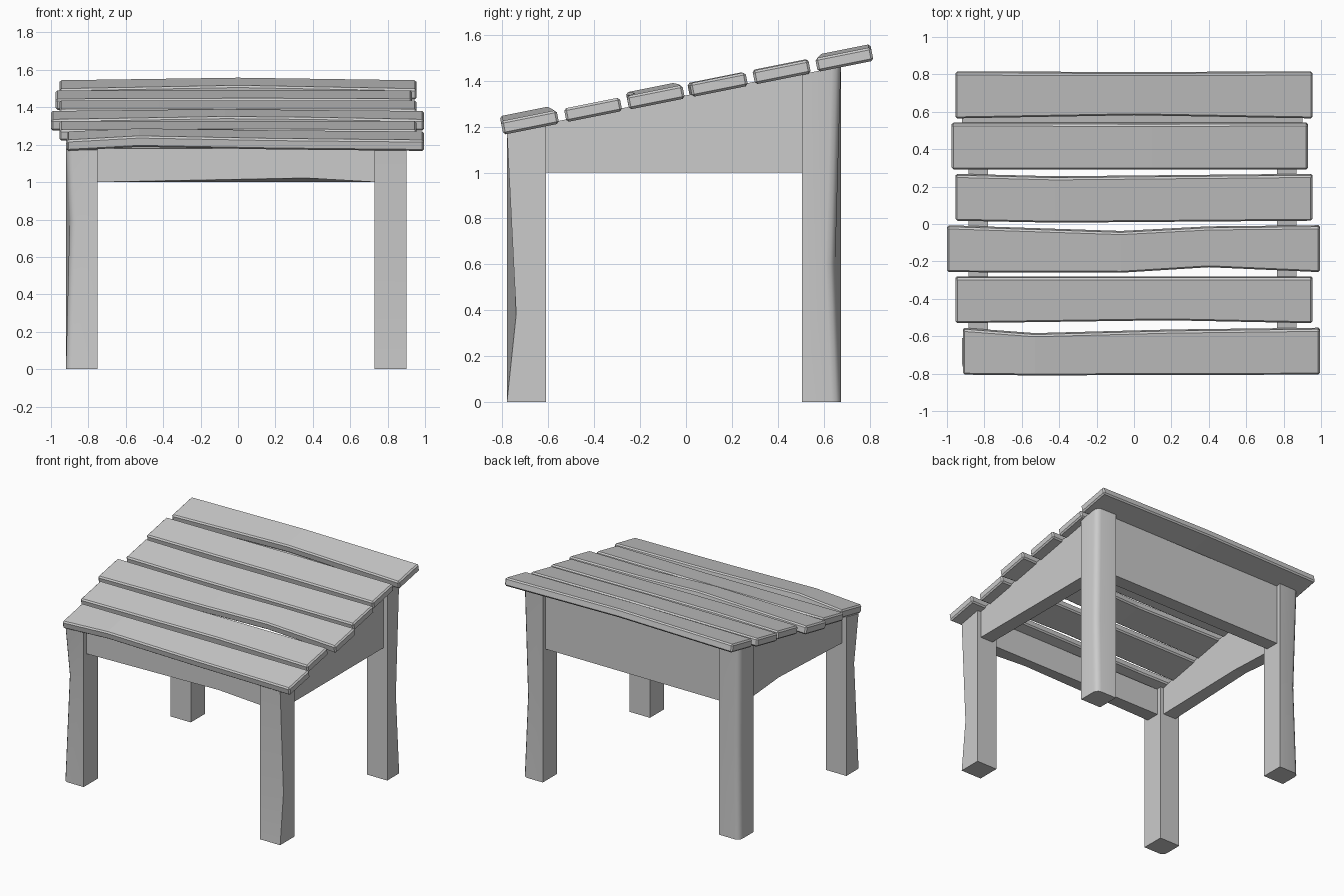
import bpy, bmesh, math

if "Cube" in bpy.data.objects:
    bpy.data.objects.remove(bpy.data.objects["Cube"])

SLOPE = 0.2
ANG = math.atan(SLOPE)


def under(y):
    """Height of the plank undersides at depth y."""
    return 1.165 + SLOPE * (y + 0.795)


def loft(name, rings, bevel=0.0):
    """Skin equal-length point rings and cap both ends."""
    bm = bmesh.new()
    loops = [[bm.verts.new(p) for p in ring] for ring in rings]
    n = len(loops[0])
    for a, b in zip(loops, loops[1:]):
        for i in range(n):
            j = (i + 1) % n
            bm.faces.new((a[i], a[j], b[j], b[i]))
    bm.faces.new(loops[0][::-1])
    bm.faces.new(loops[-1])
    bmesh.ops.recalc_face_normals(bm, faces=bm.faces)
    me = bpy.data.meshes.new(name)
    bm.to_mesh(me)
    bm.free()
    ob = bpy.data.objects.new(name, me)
    bpy.context.collection.objects.link(ob)
    if bevel:
        m = ob.modifiers.new("Bevel", 'BEVEL')
        m.width = bevel
        m.segments = 1
        m.limit_method = 'ANGLE'
        m.angle_limit = math.radians(40)
    return ob


# Top planks: centre y, x range, hand-cut wobble (x, front shift, back shift, lift)
planks = [
    (-0.680, -0.915, 0.995, [(-0.53, 0.0, -0.025, 0.022), (0.2, 0.0, -0.008, 0.008)]),
    (-0.405, -0.955, 0.955, [(0.18, 0.016, 0.0, 0.0)]),
    (-0.132, -1.0, 0.995, [(-0.07, 0.0, -0.028, 0.016), (0.4, 0.028, -0.005, 0.006)]),
    (0.143, -0.955, 0.955, [(-0.42, -0.01, -0.013, 0.003)]),
    (0.417, -0.975, 0.930, [(0.1, 0.0, 0.0, 0.004)]),
    (0.690, -0.955, 0.955, [(0.0, 0.02, 0.0, 0.014)]),
]
HALF, THICK = 0.124, 0.06
for k, (yc, x0, x1, wob) in enumerate(planks):
    rings = []
    for x, df, db, dw in [(x0, 0, 0, 0)] + wob + [(x1, 0, 0, 0)]:
        ring = []
        for u, w in ((-HALF + df, 0), (-HALF + df, THICK), (HALF + db, THICK), (HALF + db, 0)):
            w += dw
            ring.append((x, yc + 0.006 + u * math.cos(ANG) - w * math.sin(ANG),
                         under(yc + 0.006) + u * math.sin(ANG) + w * math.cos(ANG)))
        rings.append(ring)
    loft(f"top_plank_{k + 1}", rings, 0.01)

# Legs: centre, outward signs, worn-corner radius, pinch height, pinch x / y
legs = [
    ("front_left_leg", -0.835, -0.695, -1, -1, 0.035, 0.80, 0.02, 0.025),
    ("front_right_leg", 0.815, -0.695, 1, -1, 0.0, 0.38, 0.0, 0.04),
    ("back_left_leg", -0.835, 0.590, -1, 1, 0.04, 0.70, 0.015, 0.015),
    ("back_right_leg", 0.815, 0.590, 1, 1, 0.04, 0.60, 0.01, 0.025),
]
H = 0.085
for name, cx, cy, sx, sy, r, zp, px, py in legs:
    if r:
        corner = [(H - r + r * math.cos(t * math.pi / 6), H - r + r * math.sin(t * math.pi / 6))
                  for t in range(4)]
    else:
        corner = [(H, H)]
    rings = []
    for z, kx, ky in ((0, 0, 0), (zp, px, py), (None, 0, 0)):
        pts = [(-H, H), (-H, -H), (H, -H)] + [(a - kx, b - ky) for a, b in corner]
        ring = []
        for a, b in pts:
            y = cy + sy * b
            ring.append((cx + sx * a, y, under(y) + 0.004 if z is None else z))
        rings.append(ring)
    leg = loft(name, rings)
    bpy.context.view_layer.objects.active = leg
    leg.select_set(True)
    bpy.ops.object.shade_smooth_by_angle(angle=math.radians(35))
    leg.select_set(False)

# Side aprons, tapered to the slope; the left one has a notch worn in its lower edge
for name, xa, xb, nick in (("left_apron", -0.885, -0.78, 0.03), ("right_apron", 0.87, 0.765, 0.0)):
    rings = []
    for y, d in ((-0.62, 0), (0.15, nick), (0.515, 0)):
        top = under(y) + 0.012
        rings.append([(xa, y, 1.0 + d), (xb, y, 1.0 + d * 0.5), (xb, y, top), (xa, y, top)])
    loft(name, rings)

# Front and back aprons
for name, ya, yb, nick in (("front_apron", -0.748, -0.642, 0.022), ("back_apron", 0.642, 0.538, 0.0)):
    rings = []
    for x, d in ((-0.76, 0), (0.36, nick), (0.74, 0)):
        rings.append([(x, ya, 1.0 + d), (x, yb, 1.0), (x, yb, under(yb) + 0.004), (x, ya, under(ya) + 0.004)])
    loft(name, rings)
